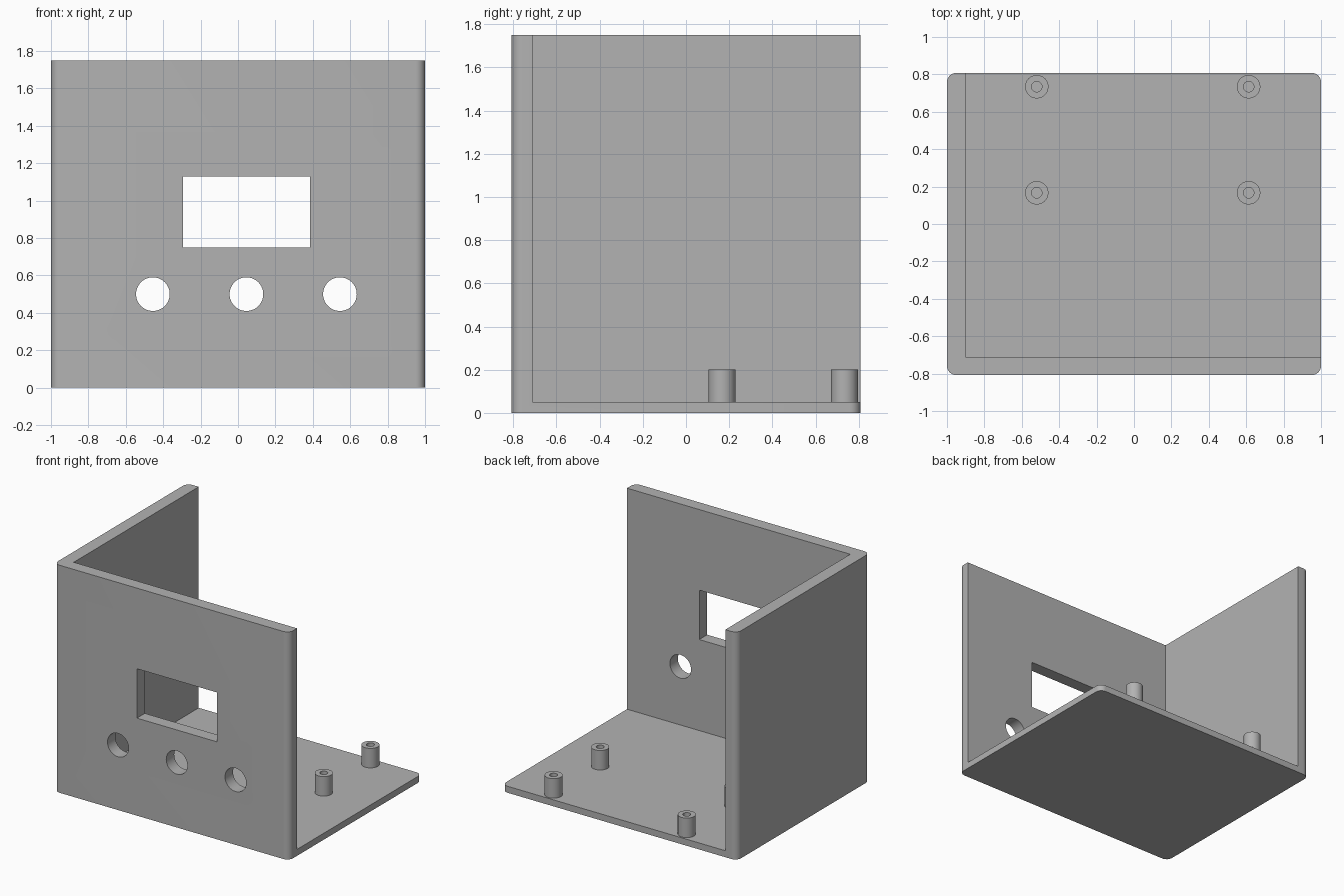
import bpy, bmesh, math

if "Cube" in bpy.data.objects:
    bpy.data.objects.remove(bpy.data.objects["Cube"])

W, D, H = 1.0, 0.808, 1.75      # half width, half depth, height
WALL, FLOOR, R = 0.1, 0.05, 0.05

grey = bpy.data.materials.new("light_grey_plastic")
grey.diffuse_color = (0.448, 0.448, 0.448, 1)
grey.use_nodes = True
grey.node_tree.nodes["Principled BSDF"].inputs["Base Color"].default_value = grey.diffuse_color


def make_object(name, bm):
    bmesh.ops.recalc_face_normals(bm, faces=bm.faces)
    mesh = bpy.data.meshes.new(name)
    bm.to_mesh(mesh)
    bm.free()
    mesh.materials.append(grey)
    obj = bpy.data.objects.new(name, mesh)
    bpy.context.collection.objects.link(obj)
    return obj


def prism(name, outline, direction):
    """Extrude a closed outline of 3D points along a direction."""
    bm = bmesh.new()
    face = bm.faces.new([bm.verts.new(p) for p in outline])
    ext = bmesh.ops.extrude_face_region(bm, geom=[face])
    verts = [g for g in ext["geom"] if isinstance(g, bmesh.types.BMVert)]
    bmesh.ops.translate(bm, verts=verts, vec=direction)
    return make_object(name, bm)


def select_only(obj):
    bpy.ops.object.select_all(action='DESELECT')
    obj.select_set(True)
    bpy.context.view_layer.objects.active = obj


def cut(target, cutter):
    mod = target.modifiers.new("cut", 'BOOLEAN')
    mod.operation, mod.solver, mod.object = 'DIFFERENCE', 'EXACT', cutter
    select_only(target)
    bpy.ops.object.modifier_apply(modifier=mod.name)
    bpy.data.objects.remove(cutter)


def smooth(obj):
    select_only(obj)
    bpy.ops.object.shade_smooth_by_angle(angle=math.radians(30))


# Enclosure block with rounded upright corners
outline = []
for i, (sx, sy) in enumerate([(1, 1), (-1, 1), (-1, -1), (1, -1)]):
    for k in range(9):
        a = math.radians(90 * i + 90 * k / 8)
        outline.append((sx * (W - R) + R * math.cos(a),
                        sy * (D - R) + R * math.sin(a), 0))
case = prism("enclosure", outline, (0, 0, H))

# Hollow it, leaving floor, front wall and left wall
x0, y0 = -W + WALL, -D + WALL - 0.003
cut(case, prism("hollow", [(x0, y0, FLOOR), (2, y0, FLOOR), (2, 2, FLOOR), (x0, 2, FLOOR)],
                (0, 0, 3)))

# Display window
cut(case, prism("window_cutter", [(-0.295, -1, 0.75), (0.385, -1, 0.75),
                                  (0.385, -1, 1.13), (-0.295, -1, 1.13)], (0, 0.5, 0)))

# Three round button holes
for x in (-0.455, 0.045, 0.545):
    ring = [(x + 0.09 * math.cos(math.tau * k / 48), -1,
             0.5 + 0.09 * math.sin(math.tau * k / 48)) for k in range(48)]
    cut(case, prism("button_cutter", ring, (0, 0.5, 0)))
smooth(case)

# Hollow mounting posts on the floor
for x in (-0.52, 0.613):
    for y in (0.167, 0.734):
        bm = bmesh.new()
        profile = [(0.028, FLOOR), (0.028, 0.2), (0.0625, 0.2), (0.0625, FLOOR)]
        vs = [bm.verts.new((r, 0, z)) for r, z in profile]
        es = [bm.edges.new(p) for p in zip(vs, vs[1:])]
        bmesh.ops.spin(bm, geom=vs + es, cent=(0, 0, 0), axis=(0, 0, 1),
                       angle=math.tau, steps=40)
        bmesh.ops.remove_doubles(bm, verts=bm.verts, dist=1e-4)
        post = make_object("mounting_post", bm)
        post.location = (x, y, 0)
        smooth(post)
